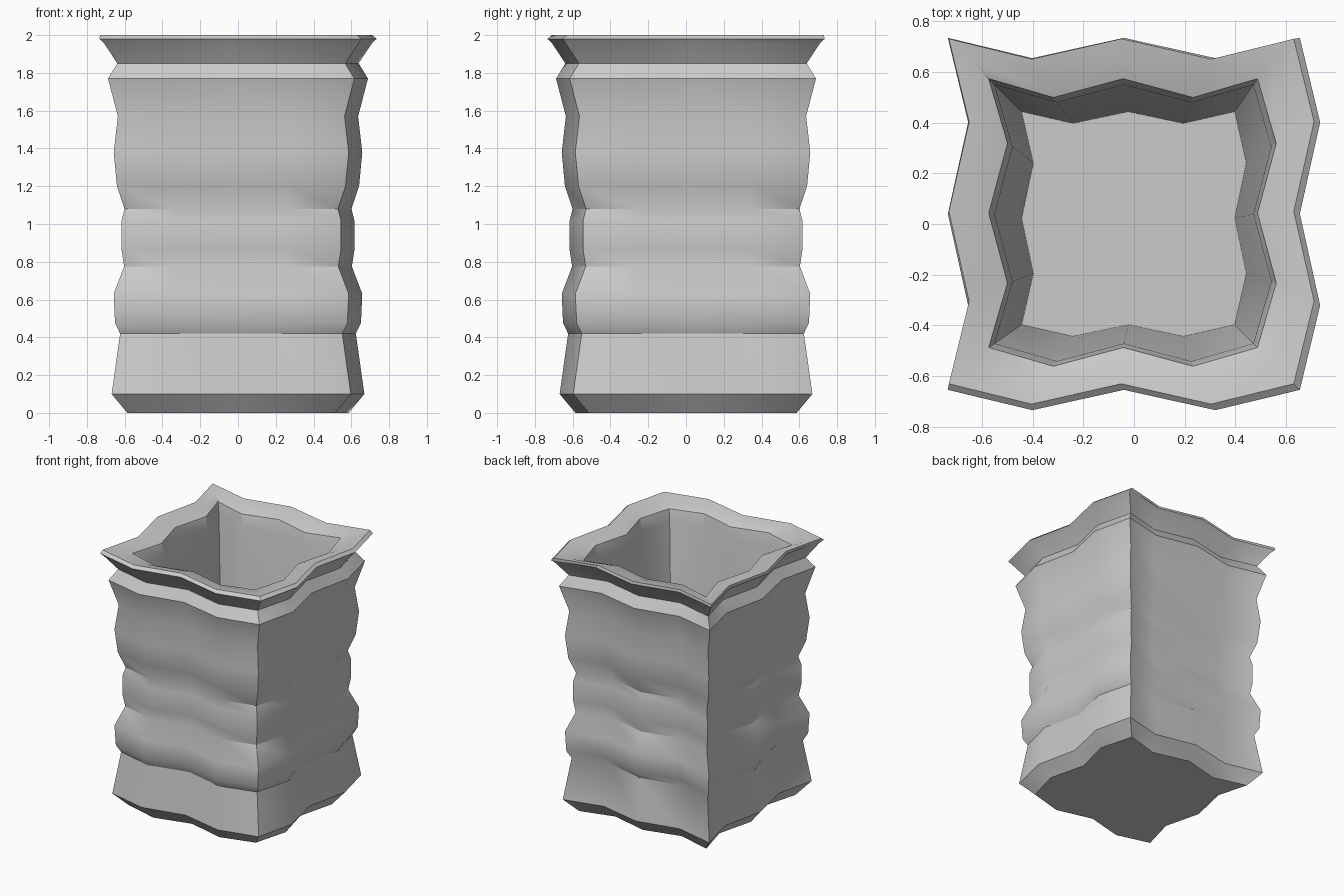
import bpy, bmesh

if "Cube" in bpy.data.objects:
    bpy.data.objects.remove(bpy.data.objects["Cube"])

# Square ring whose sides zigzag: 4 segments per side, 16 points per ring
UNIT = [(-1, 1), (-.52, 1), (0, 1), (.52, 1), (1, 1), (1, .52), (1, 0), (1, -.52),
        (1, -1), (.52, -1), (0, -1), (-.52, -1), (-1, -1), (-1, -.52), (-1, 0), (-1, .52)]


def ring(bm, half, z, amp, off):
    verts = []
    for u, v in UNIT:
        sx = -1 if abs(abs(v) - .52) > .01 else 1
        sy = 1 if abs(abs(u) - .52) > .01 else -1
        verts.append(bm.verts.new((u * half + sx * amp - off, v * half + sy * amp + off, z)))
    return verts


# Profile: half width, height, wave depth, small sideways offset
outer = [(.55, 0), (.633, .1), (.588, .42), (.615, .475), (.622, .63), (.567, .775),
         (.58, .86), (.58, 1.02), (.565, 1.08), (.605, 1.2), (.622, 1.38),
         (.6, 1.57), (.652, 1.77), (.603, 1.85), (.672, 1.955)]
profile = [(h, z, .036, 0) for h, z in outer]
profile += [(.694, 1.98, .04, 0), (.68, 2.0, .04, .01),      # rim edge
            (.60, 1.985, .038, .01), (.53, 1.96, .037, .006),  # rim top
            (.51, 1.87, .035, .004), (.42, .15, .023, 0)]      # inner wall

bm = bmesh.new()
rings = [ring(bm, *p) for p in profile]
n = len(UNIT)
for a, b in zip(rings, rings[1:]):
    for i in range(n):
        j = (i + 1) % n
        bm.faces.new((a[i], a[j], b[j], b[i]))
bm.faces.new(rings[0])    # underside
bm.faces.new(rings[-1])   # inside floor
bmesh.ops.recalc_face_normals(bm, faces=bm.faces)

mesh = bpy.data.meshes.new("wavy_square_pot")
bm.to_mesh(mesh)
bm.free()
pot = bpy.data.objects.new("wavy_square_pot", mesh)
bpy.context.collection.objects.link(pot)
bpy.context.view_layer.objects.active = pot
pot.select_set(True)
bpy.ops.object.shade_smooth_by_angle(angle=0.52)
